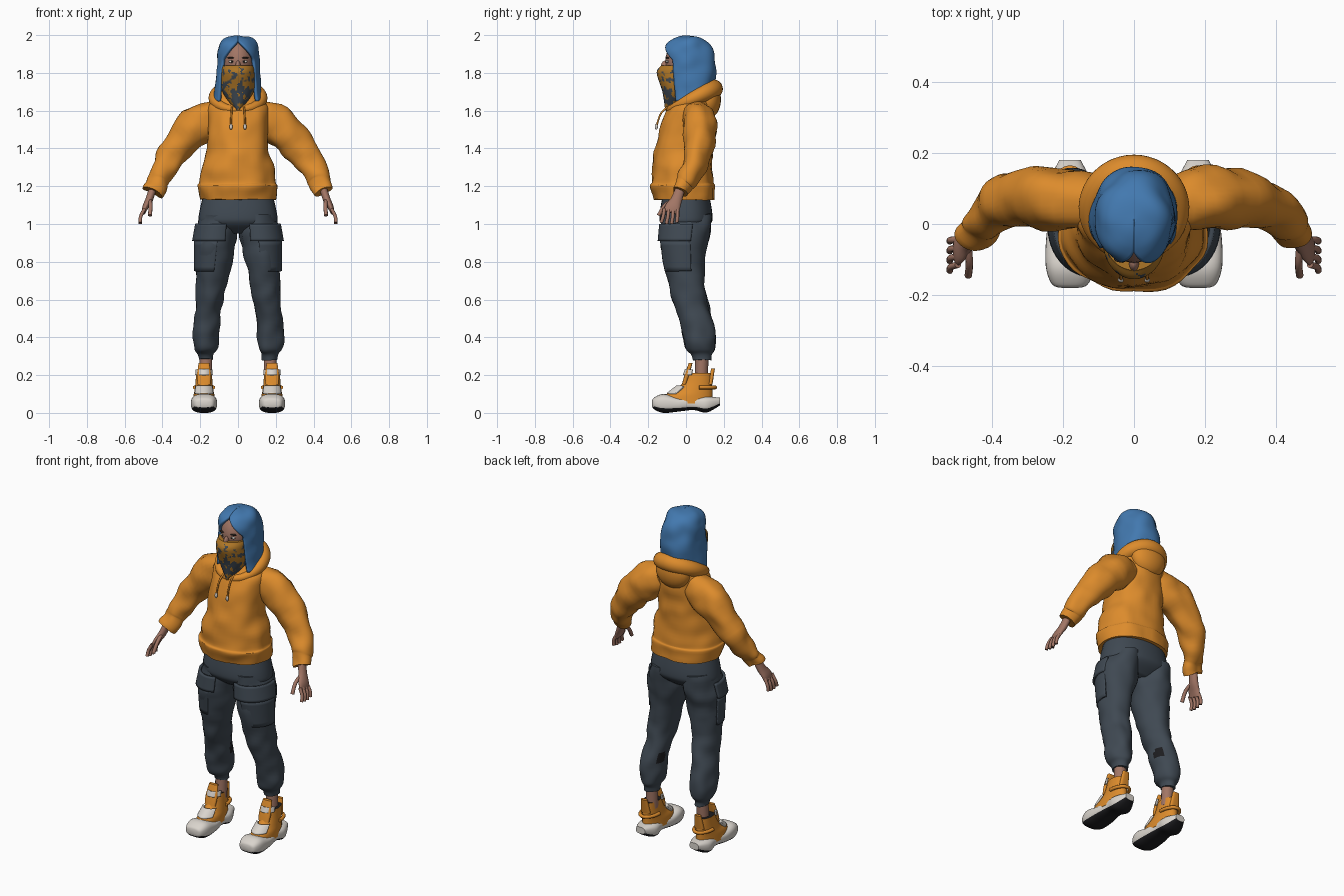
import bpy, bmesh, math
from mathutils import Vector, Matrix, noise

cube = bpy.data.objects.get("Cube")
if cube:
    bpy.data.objects.remove(cube, do_unlink=True)


def material(name, *rgb):
    mat = bpy.data.materials.new(name)
    mat.use_nodes = True
    mat.diffuse_color = (*rgb, 1)
    mat.node_tree.nodes["Principled BSDF"].inputs["Base Color"].default_value = (*rgb, 1)
    return mat


ORANGE = material("orange cloth", .72, .26, .025)
BLUE = material("blue hair", .055, .19, .43)
SLATE = material("slate cloth", .05, .066, .085)
SKIN = material("skin", .36, .18, .13)
WHITE = material("off white", .7, .66, .61)
BLACK = material("black rubber", .012, .012, .014)
GOLD = material("dull gold", .42, .18, .02)
BROWN = material("dark brown", .03, .02, .015)

X, Y, Z = Vector((1, 0, 0)), Vector((0, 1, 0)), Vector((0, 0, 1))


def finish(name, bm, materials, rule=None, thickness=0):
    bmesh.ops.recalc_face_normals(bm, faces=bm.faces)
    bm.normal_update()
    for face in bm.faces:
        face.smooth = True
        if rule:
            face.material_index = int(rule(face.calc_center_median(), face.normal))
    mesh = bpy.data.meshes.new(name)
    bm.to_mesh(mesh)
    bm.free()
    mesh.set_sharp_from_angle(angle=math.radians(50))
    for mat in materials:
        mesh.materials.append(mat)
    obj = bpy.data.objects.new(name, mesh)
    bpy.context.collection.objects.link(obj)
    if thickness:
        shell = obj.modifiers.new("thickness", "SOLIDIFY")
        shell.thickness, shell.offset = thickness, 0


def spline(rings, steps):
    """Smoothly interpolate the ring tuples."""
    last, out = len(rings) - 1, []
    for i in range(last):
        around = [rings[min(max(i + k, 0), last)] for k in (-1, 0, 1, 2)]
        for j in range(steps):
            t = j / steps
            out.append([b + t / 2 * (c - a + t * (2*a - 5*b + 4*c - d + t * (3*(b - c) + d - a)))
                        for a, b, c, d in zip(*around)])
    return out + [rings[-1]]


def loft(name, rings, *materials, basis=(X, Y), across=None, segments=32, steps=5, power=2,
         side=1, gap=None, gap_at=0, rule=None, thickness=0, fold=0):
    """Skin rings of x, y, z and two radii; gap gives the half opening angle at a height."""
    rings = spline(rings, steps)
    bm, rows = bmesh.new(), []
    for i, (x, y, z, wide, deep) in enumerate(rings):
        u, v = basis
        if across:
            ahead = Vector(rings[min(i + 1, len(rings) - 1)][:3])
            along = ahead - Vector(rings[max(i - 1, 0)][:3])
            u = across.cross(along).normalized()
            v = along.cross(u).normalized()
        start = math.radians(gap(z)) if gap else 0
        row = []
        for k in range(segments + bool(gap)):
            angle = start + (math.tau - 2 * start) * k / segments + math.radians(gap_at)
            s, c = (math.copysign(abs(w) ** (2 / power), w) for w in (math.sin(angle), math.cos(angle)))
            p = Vector((x, y, z)) + u * wide * s - v * deep * c
            row.append(bm.verts.new((p.x * side, p.y, p.z)))
        rows.append(row)
    for low, high in zip(rows, rows[1:]):
        for k in range(segments):
            m = (k + 1) % len(low)
            bm.faces.new((low[k], low[m], high[m], high[k]))
    if not gap:
        bm.faces.new(rows[0])
        bm.faces.new(rows[-1])
    # Soft cloth folds or hair waves
    bmesh.ops.recalc_face_normals(bm, faces=bm.faces)
    bm.normal_update()
    for vert in bm.verts:
        vert.co += vert.normal * fold * noise.noise(vert.co * 12)
    finish(name, bm, materials, rule, thickness)


def stack(name, rings, *materials, x_at=lambda z: 0, **options):
    """Level rings of height, depth position, half width and half depth."""
    loft(name, [(x_at(z), y, z, wide, deep) for z, y, wide, deep in rings], *materials, **options)


def tube(name, path, radius, mat, across=Y, **options):
    loft(name, [(*point, radius, radius) for point in path], mat, across=across, segments=10, **options)


def ball(name, place, size, mat):
    bm = bmesh.new()
    bmesh.ops.create_uvsphere(bm, u_segments=24, v_segments=16, radius=1,
                              matrix=Matrix.Translation(place) @ Matrix.Diagonal((*size, 1)))
    finish(name, bm, [mat])


def leg_x(z):
    return min(.17, .21 - z / 10)


def foot_x(z):
    return .18


def mottled(centre, normal):
    return noise.noise(centre * 28) + noise.noise(centre * 70) / 2 > (centre.z - 1.7) * 3


def inner_calf(centre, normal):
    return (Vector((abs(centre.x), centre.y, centre.z)) - Vector((.1, .09, .49))).length < .035


# Hoodie body with a ribbed hem
stack("hoodie_body", [(1.13, -.01, .2, .16), (1.2, -.02, .21, .17), (1.22, -.02, .2, .16),
                      (1.3, -.02, .19, .16), (1.4, -.01, .16, .15), (1.5, 0, .16, .14),
                      (1.6, .02, .16, .12), (1.65, .04, .14, .1), (1.7, .04, .1, .08)],
      ORANGE, segments=48, power=2.2, fold=.012)

# Hood: rolled collar thickening to the back, and the bag hanging behind
collar = []
for k in range(25):
    s, c = math.sin(math.tau * k / 24), math.cos(math.tau * k / 24)
    radius = .035 - .015 * c
    collar.append((.12 * s, .03 - .115 * c, 1.66 - .055 * c, radius, radius))
loft("hood_collar", collar, ORANGE, across=Z, steps=2)
ball("hood_bag", (0, .12, 1.66), (.11, .065, .1), ORANGE)

# Head
ball("skull", (0, 0, 1.86), (.083, .11, .12), SKIN)
ball("jaw", (0, -.04, 1.76), (.065, .075, .08), SKIN)
ball("nose", (0, -.11, 1.835), (.014, .022, .03), SKIN)
tube("neck", [(0, .03, 1.58), (0, 0, 1.75)], .05, SKIN)

# Patterned scarf pulled over the nose
stack("face_scarf", [(1.84, -.045, .08, .085), (1.8, -.05, .087, .105), (1.7, -.04, .082, .085),
                     (1.6, -.08, .01, .03)],
      GOLD, SLATE, segments=96, steps=18, rule=mottled)

# Bob of hair parted round the face
stack("hair", [(1.99, .01, 0, 0), (1.975, .01, .07, .08), (1.92, .01, .1, .12),
               (1.8, .02, .11, .13), (1.65, .02, .125, .11)],
      BLUE, segments=56, steps=9, gap=lambda z: max(0, min(50, (1.97 - z) * 500)),
      thickness=.016, fold=.013)

# Hips
stack("trouser_hips", [(1.17, 0, .18, .12), (1.05, 0, .207, .14), (1, 0, .2, .13), (.95, 0, .12, .07)],
      SLATE, power=2.2)

for side, label in ((1, "left_"), (-1, "right_")):
    # Eye and brow
    ball(label + "eye", (side * .034, -.098, 1.86), (.016, .009, .007), WHITE)
    ball(label + "iris", (side * .033, -.104, 1.86), (.006, .005, .006), BROWN)
    ball(label + "brow", (side * .037, -.098, 1.88), (.02, .01, .004), BROWN)

    # Sleeve with a gathered cuff
    sleeve = [(.1, .06, 1.58, .08), (.2, .07, 1.53, .105), (.3, .07, 1.43, .09), (.38, .05, 1.32, .073),
              (.42, .01, 1.24, .062), (.43, -.01, 1.21, .053), (.45, -.03, 1.17, .05)]
    loft(label + "sleeve", [(*ring, ring[-1] * .87) for ring in sleeve],
         ORANGE, across=Y, side=side, fold=.018)

    # Hand with four fingers and a thumb
    loft(label + "palm", [(.45, -.03, 1.19, .02, .025), (.47, -.05, 1.13, .02, .03),
                          (.49, -.07, 1.09, .016, .04), (.5, -.08, 1.06, .01, .04)],
         SKIN, across=Y, segments=20, side=side)
    for number in range(4):
        spread = .023 * (number - 1.5)
        tube(label + "finger_%d" % number, [(.495, spread - .08, 1.08), (.515, spread * 1.1 - .083, 1.04),
                                            (.518, spread * 1.2 - .09, 1 + 6 * spread ** 2)],
             .0095, SKIN, side=side)
    tube(label + "thumb", [(.467, -.06, 1.13), (.463, -.11, 1.1), (.466, -.145, 1.045)],
         .0105, SKIN, across=X, side=side)

    # Hood cord with an end bead
    tube(label + "cord", [(.03, -.08, 1.63), (.035, -.13, 1.59), (.037, -.156, 1.52)],
         .005, ORANGE, across=X, side=side)
    ball(label + "cord_bead", (side * .037, -.157, 1.515), (.008, .008, .016), WHITE)

    # Trouser leg gathered at the ankle, with a dark inner calf patch
    stack(label + "trouser_leg", [(1.05, 0, .09, .13), (.95, 0, .11, .128), (.85, -.01, .1, .115),
                                  (.7, 0, .082, .096), (.6, .02, .071, .09), (.5, .05, .068, .09),
                                  (.4, .07, .07, .086), (.34, .075, .062, .075),
                                  (.31, .08, .046, .052), (.28, .085, .042, .047)],
          SLATE, BLACK, x_at=leg_x, side=side, fold=.014, rule=inner_calf)
    # Cargo pocket and flap wrapped round the outer front
    stack(label + "pocket", [(.91, -.01, .11, .123), (.75, 0, .093, .105)],
          SLATE, x_at=leg_x, side=side, gap=lambda z: 125, gap_at=-130, thickness=.01)
    stack(label + "pocket_flap", [(1, 0, .11, .135), (.91, -.01, .117, .133)],
          SLATE, x_at=leg_x, side=side, gap=lambda z: 115, gap_at=-140, thickness=.014)
    tube(label + "ankle", [(.17, .085, .31), (.17, .08, .17)], .035, SKIN, side=side)

    # Shoe sole, black underneath
    sole = [(-.18, .05, .02, .01), (-.17, .05, .05, .03), (-.12, .05, .068, .05), (-.04, .045, .067, .038),
            (.04, .05, .056, .035), (.11, .045, .062, .043), (.18, .06, .03, .02)]
    loft(label + "shoe_sole", [(.18, *ring) for ring in sole],
         WHITE, BLACK, basis=(X, Z), power=2.8, side=side, rule=lambda centre, normal: normal.z < -.4)
    # Shoe upper with a dark lining
    stack(label + "shoe_upper", [(.05, 0, .06, .14), (.09, .01, .056, .13), (.12, .04, .05, .1),
                                 (.16, .06, .045, .078), (.21, .07, .042, .066)],
          ORANGE, BLACK, x_at=foot_x, side=side, rule=lambda centre, normal: normal.z > .8 and centre.z > .2)
    # Tongue, heel tab and heel loop
    stack(label + "shoe_tongue", [(.15, -.01, .034, .012), (.2, .005, .037, .013), (.265, .025, .028, .01)],
          ORANGE, x_at=foot_x, side=side, power=3)
    stack(label + "heel_tab", [(.15, .128, .03, .012), (.235, .143, .02, .01)],
          ORANGE, x_at=foot_x, side=side, power=3)
    arc = [math.pi * k / 12 for k in range(13)]
    tube(label + "heel_loop", [(.18 + .05 * math.cos(a), .07 + .085 * math.sin(a), .135) for a in arc],
         .01, ORANGE, across=Z, side=side)
    # White straps across the instep and ankle
    stack(label + "instep_strap", [(.1, .025, .058, .122), (.14, .05, .051, .096)],
          WHITE, x_at=foot_x, side=side, gap=lambda z: 130, gap_at=180, thickness=.014)
    stack(label + "ankle_strap", [(.2, .06, .046, .072), (.23, .063, .044, .064)],
          WHITE, x_at=foot_x, side=side, gap=lambda z: 115, gap_at=180, thickness=.01)
